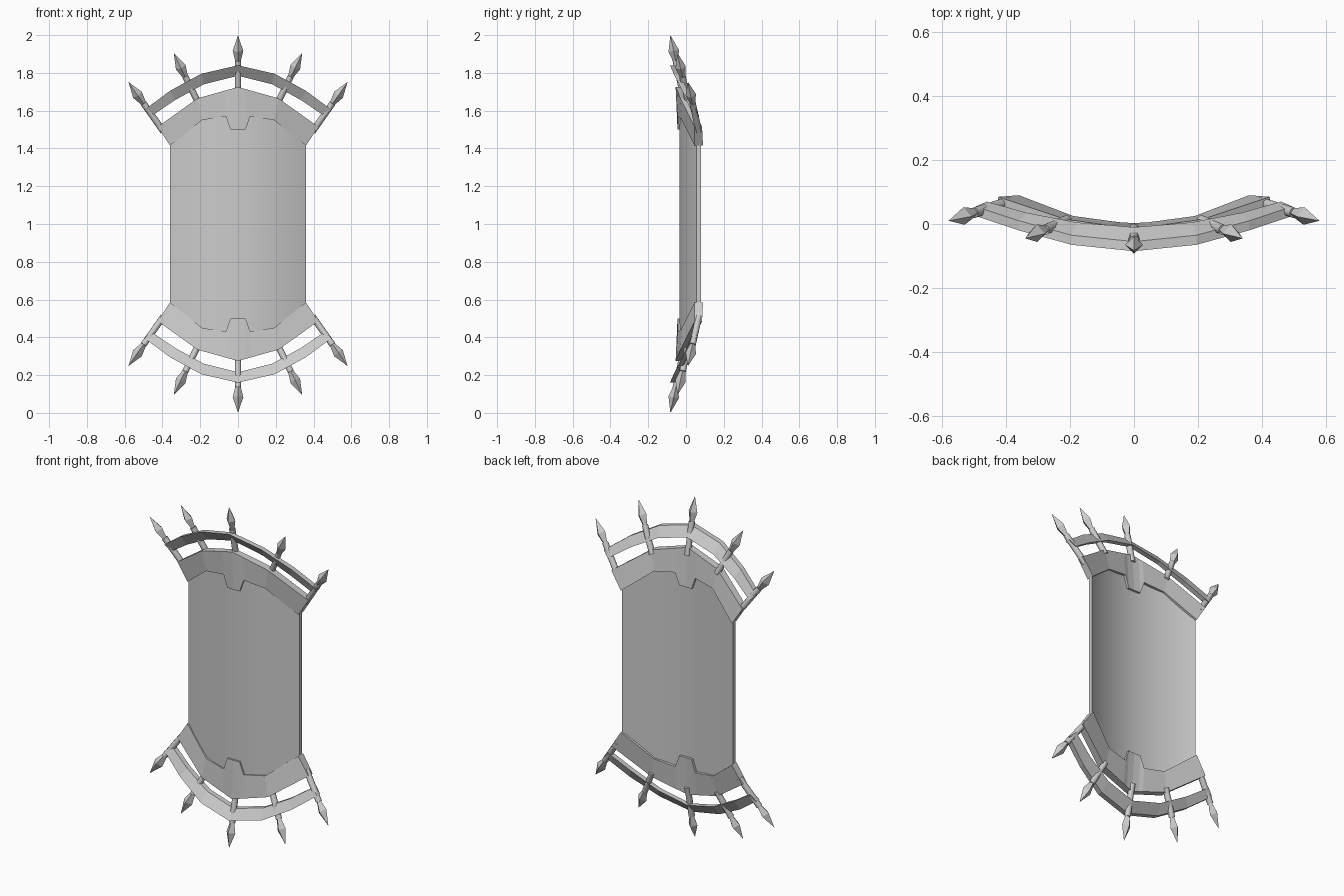
import bpy, bmesh, math
from mathutils import Vector, Matrix

if "Cube" in bpy.data.objects:
    bpy.data.objects.remove(bpy.data.objects["Cube"])

metal = bpy.data.materials.new("grey_metal")
metal.use_nodes = True
metal.diffuse_color = (0.6, 0.6, 0.6, 1)
metal.node_tree.nodes["Principled BSDF"].inputs["Base Color"].default_value = (0.6, 0.6, 0.6, 1)


def finish(bm, name, sx=1, flip=False, smooth=0):
    """Turn a bmesh into an object, optionally mirrored in x or top to bottom."""
    for v in bm.verts:
        v.co.x *= sx
        if flip:
            v.co.z = 2 - v.co.z
    bmesh.ops.recalc_face_normals(bm, faces=bm.faces)
    mesh = bpy.data.meshes.new(name)
    bm.to_mesh(mesh)
    bm.free()
    mesh.materials.append(metal)
    obj = bpy.data.objects.new(name, mesh)
    bpy.context.collection.objects.link(obj)
    if smooth:
        bpy.ops.object.select_all(action='DESELECT')
        obj.select_set(True)
        bpy.context.view_layer.objects.active = obj
        bpy.ops.object.shade_smooth_by_angle(angle=math.radians(smooth))
    return obj


def loft(half):
    """Loft four-cornered sections from the middle to the left, mirrored to the right."""
    sections = [[(-x, y, z) for x, y, z in s] for s in half[:0:-1]] + half
    bm = bmesh.new()
    rings = [[bm.verts.new(p) for p in s] for s in sections]
    for a, b in zip(rings, rings[1:]):
        for i in range(4):
            j = (i + 1) % 4
            bm.faces.new((a[i], a[j], b[j], b[i]))
    bm.faces.new(rings[0])
    bm.faces.new(rings[-1])
    return bm


def section(outer, inner):
    """Each rim is x, z, front y, back y."""
    (xo, zo, fo, bo), (xi, zi, fi, bi) = outer, inner
    return [(xo, fo, zo), (xo, bo, zo), (xi, bi, zi), (xi, fi, zi)]


# Curved main panel, its ends tucked inside the bands
panel = []
for k in range(13):
    x = 0.36 * k / 12
    y = -0.035 + 0.09 * (x / 0.36) ** 2
    top = 1.59 - 0.16 * max(0, (x - 0.19) / 0.17)
    panel.append([(x, y, top), (x, y + 0.025, top), (x, y + 0.025, 2 - top), (x, y, 2 - top)])
finish(loft(panel), "panel", smooth=30)

# Wide end band with a small centre tab
band = [
    section((0, 1.725, -.055, -.015), (0, 1.50, -.045, .003)),
    section((.04, 1.714, -.05, -.01), (.04, 1.50, -.043, .005)),
    section((.065, 1.707, -.047, -.006), (.065, 1.57, -.041, .008)),
    section((.215, 1.665, -.03, .015), (.19, 1.55, -.022, .025)),
    section((.425, 1.515, .045, .085), (.36, 1.415, .045, .09)),
]

# Thin rail leaning forward
rail = [
    section((0, 1.84, -.085, -.055), (0, 1.785, -.04, -.01)),
    section((.195, 1.795, -.065, -.035), (.18, 1.74, -.025, .005)),
    section((.36, 1.705, -.02, .01), (.335, 1.655, .005, .035)),
    section((.495, 1.605, .025, .055), (.46, 1.57, .04, .07)),
]

# Spikes as base and tip
spikes = {
    "centre": ((0, -.015, 1.68), (0, -.083, 2.0), (1,)),
    "inner": ((.21, .012, 1.64), (.34, -.045, 1.905), (1, -1)),
    "outer": ((.395, .068, 1.49), (.58, .01, 1.752), (1, -1)),
}


def spike(base, tip):
    """Round shaft, flaring neck and four-sided point along one axis."""
    base, tip = Vector(base), Vector(tip)
    axis = (tip - base).normalized()
    turn = Vector((0, 0, 1)).rotation_difference(axis).to_matrix().to_4x4()
    length = (tip - base).length
    bm = bmesh.new()
    for start, end, r1, r2, sides in (
            (0, length - 0.14, 0.017, 0.017, 8),
            (length - 0.155, length - 0.085, 0.011, 0.028, 4),
            (length - 0.085, length, 0.028, 0, 4)):
        place = Matrix.Translation(base + axis * (start + end) / 2) @ turn
        bmesh.ops.create_cone(bm, cap_ends=True, segments=sides, radius1=r1, radius2=r2,
                              depth=end - start, matrix=place)
    return bm


for flip, end in ((False, "upper"), (True, "lower")):
    finish(loft(band), end + "_band", flip=flip)
    finish(loft(rail), end + "_rail", flip=flip)
    for place, (base, tip, sides) in spikes.items():
        for sx in sides:
            side = "" if place == "centre" else ("_left" if sx > 0 else "_right")
            finish(spike(base, tip), f"{end}_{place}{side}_spike", sx, flip, smooth=46)
